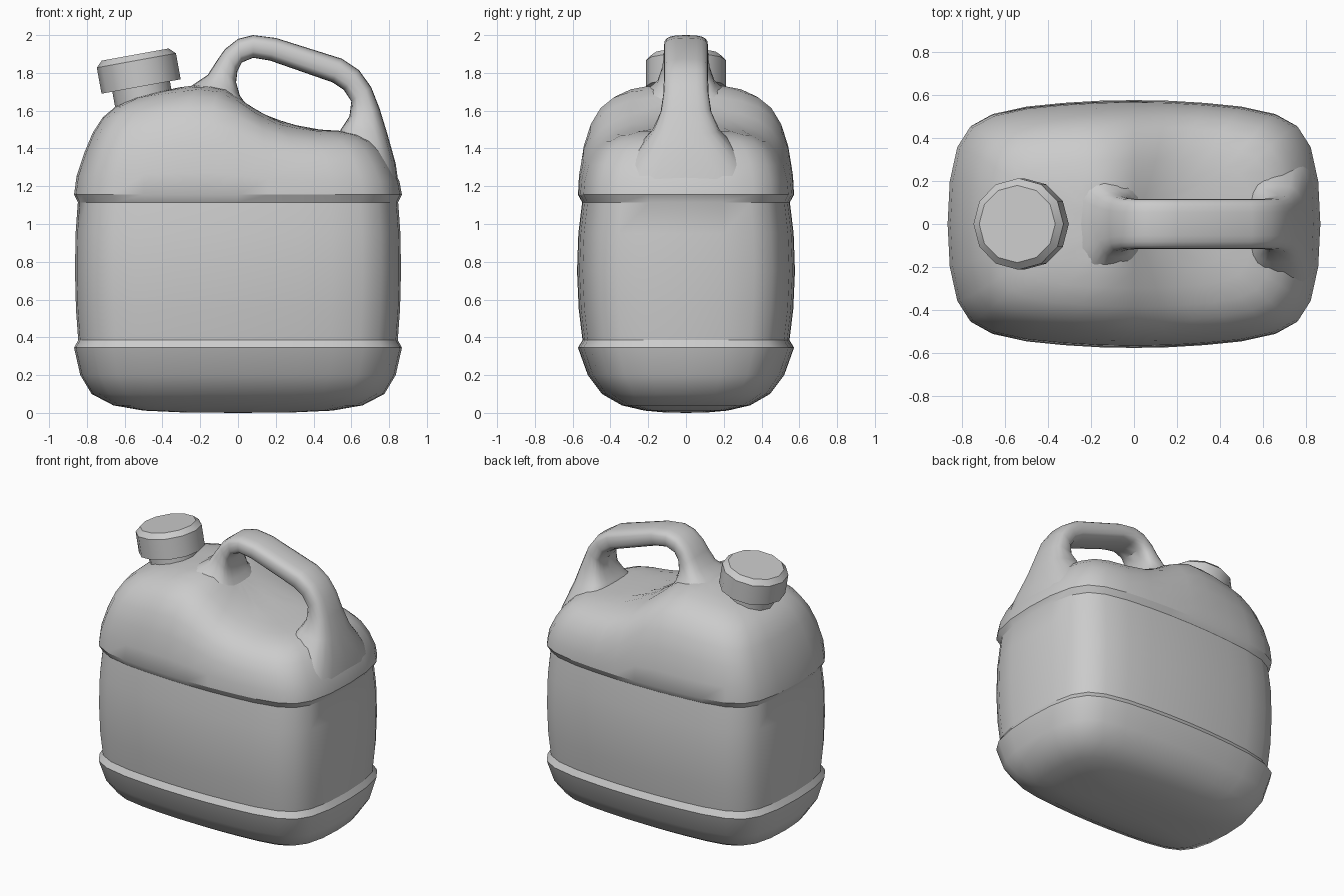
import bpy, bmesh, math
from mathutils import Matrix, Vector

if "Cube" in bpy.data.objects:
    bpy.data.objects.remove(bpy.data.objects["Cube"])


def loft(name, rings, angle, start=None, end=None):
    """Skin a list of equal-sized rings; ends close with a fan point or an n-gon."""
    bm = bmesh.new()
    vr = [[bm.verts.new(p) for p in r] for r in rings]
    n = len(vr[0])
    for a, b in zip(vr, vr[1:]):
        for i in range(n):
            j = (i + 1) % n
            bm.faces.new((a[i], a[j], b[j], b[i]))
    for ring, tip in ((vr[0], start), (vr[-1], end)):
        if tip is None:
            bm.faces.new(ring)
        else:
            t = bm.verts.new(tip)
            for i in range(n):
                bm.faces.new((ring[i], ring[(i + 1) % n], t))
    bmesh.ops.recalc_face_normals(bm, faces=bm.faces[:])
    me = bpy.data.meshes.new(name)
    bm.to_mesh(me)
    bm.free()
    ob = bpy.data.objects.new(name, me)
    bpy.context.collection.objects.link(ob)
    bpy.ops.object.select_all(action='DESELECT')
    ob.select_set(True)
    bpy.context.view_layer.objects.active = ob
    bpy.ops.object.shade_smooth_by_angle(angle=math.radians(angle))
    return ob


# Rounded plan outline of the body, mirrored from one quadrant
RX, RY = 0.865, 0.575
quad = [(.865, 0), (.855, .2), (.82, .36), (.76, .455), (.66, .51),
        (.5, .545), (.33, .562), (.16, .572), (0, .575)]
half = quad + [(-x, y) for x, y in quad[-2::-1]]
outline = half + [(x, -y) for x, y in half[-2:0:-1]]

# Height of the top surface along x: spout shoulder on the left, dip under the handle
top_line = [(-.9, 1.64), (-.6, 1.68), (-.3, 1.725), (-.18, 1.74), (-.05, 1.71),
            (.08, 1.61), (.22, 1.54), (.4, 1.505), (.9, 1.51)]


def top_height(x):
    for (x0, z0), (x1, z1) in zip(top_line, top_line[1:]):
        if x <= x1:
            return z0 + (z1 - z0) * (x - x0) / (x1 - x0)
    return top_line[-1][1]


# Lower body: z, half length, half width
walls = [(.003, .3, .12), (.012, .5, .22), (.04, .66, .34), (.1, .775, .445),
         (.2, .835, .52), (.345, .868, .572), (.385, .846, .548), (.55, .858, .568),
         (.75, .863, .577), (.95, .86, .57), (1.115, .848, .55), (1.155, .868, .572)]
rings = [[(x * a / RX, y * b / RY, z) for x, y in outline] for z, a, b in walls]

# Shoulders: fraction of the way up to the top surface, scale in x and y
base = 1.155
shoulder = [(.2, .988, .985), (.45, .94, .945), (.65, .89, .88), (.8, .83, .79),
            (.9, .75, .67), (.96, .64, .52), (.985, .5, .38), (1, .36, .26),
            (1, .22, .16), (1, .1, .08)]
for s, sx, sy in shoulder:
    rings.append([(x * sx, y * sy, base + s * (top_height(x * sx) - base))
                  for x, y in outline])
loft("body", rings, 32, (0, 0, 0), (0, 0, top_height(0)))

# Handle: outer x, z, inner x, z, half width, flaring where it melts into the body
spine = [(-.32, 1.68, .15, 1.48, .32), (-.22, 1.75, .06, 1.61, .21),
         (-.16, 1.79, .01, 1.68, .155), (-.115, 1.86, -.01, 1.75, .13),
         (-.07, 1.925, -.003, 1.81, .12), (0, 1.98, .02, 1.855, .117),
         (.08, 2.0, .08, 1.88, .117), (.2, 1.985, .17, 1.865, .117),
         (.55, 1.875, .5, 1.75, .117), (.64, 1.815, .56, 1.71, .117),
         (.705, 1.725, .6, 1.65, .12), (.75, 1.61, .59, 1.57, .135),
         (.79, 1.48, .55, 1.51, .18), (.835, 1.32, .5, 1.43, .29),
         (.852, 1.2, .45, 1.3, .38)]


def power(v, e):
    return math.copysign(abs(v) ** e, v)


rings = []
for ox, oz, ix, iz, w in spine:
    outer, inner = Vector((ox, 0, oz)), Vector((ix, 0, iz))
    mid, arm = (outer + inner) / 2, (outer - inner) / 2
    rings.append([mid + arm * power(math.cos(t), .65) + Vector((0, w * power(math.sin(t), .65), 0))
                  for t in (2 * math.pi * k / 20 for k in range(20))])
loft("handle", rings, 40)

# Neck and chamfered twelve-sided cap share a tilted axis
tilt = Matrix.Translation((-.513, 0, 1.728)) @ Matrix.Rotation(math.radians(-10.3), 4, 'Y')


def turned(name, profile, sides=12):
    loft(name, [[tilt @ Vector((r * math.cos(2 * math.pi * k / sides),
                                r * math.sin(2 * math.pi * k / sides), z))
                 for k in range(sides)] for r, z in profile], 35)


turned("neck", [(.155, -.12), (.155, .03)])
turned("cap", [(.213, 0), (.213, .14), (.18, .172)])
